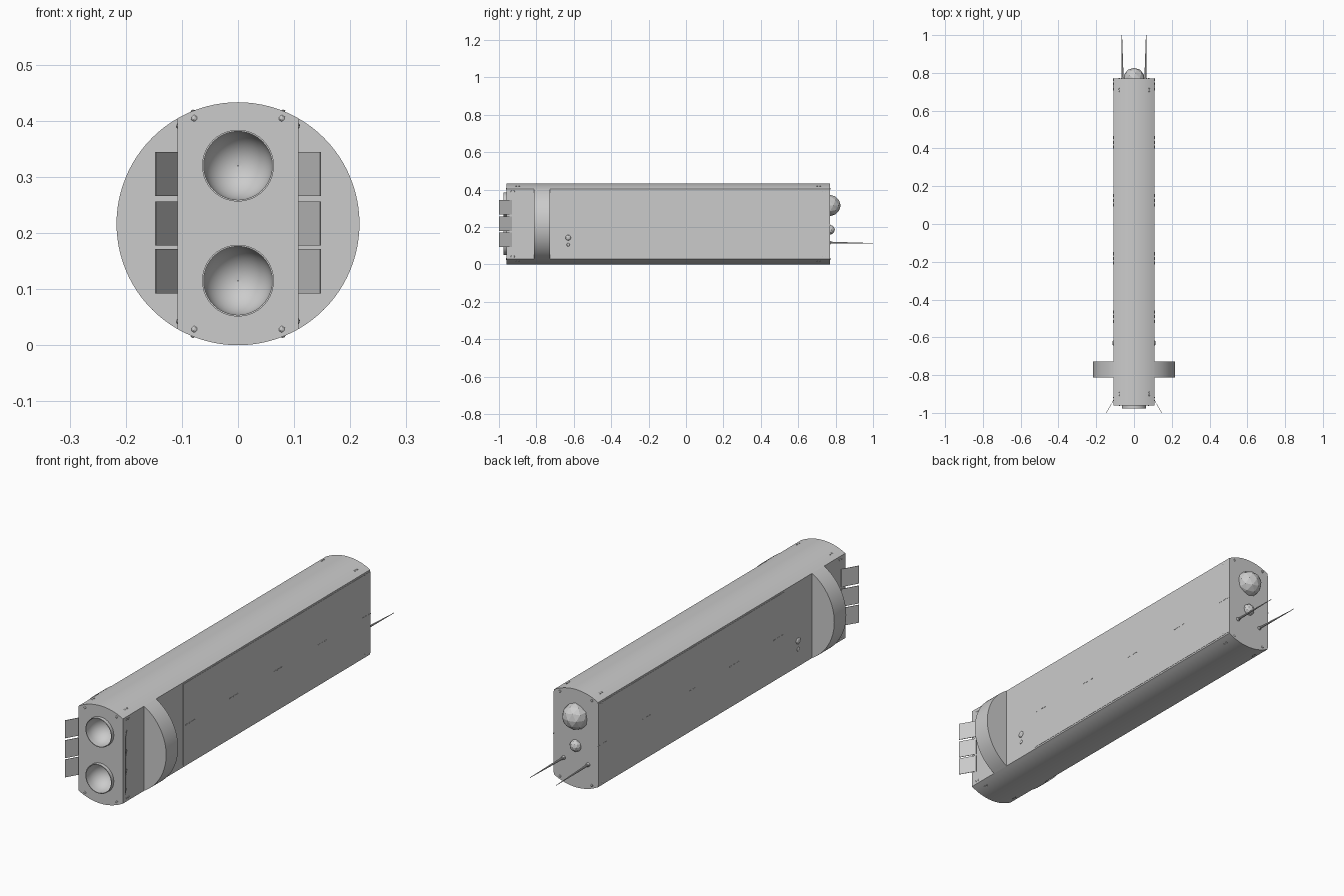
import bpy, math
from mathutils import Vector, Matrix

if "Cube" in bpy.data.objects:
    bpy.data.objects.remove(bpy.data.objects["Cube"])

R, CZ, HALF = 0.2165, 0.2165, 0.108
FRONT, BACK = -0.96, 0.77


def mesh_object(name, verts, faces):
    mesh = bpy.data.meshes.new(name)
    mesh.from_pydata(verts, [], faces)
    mesh.update()
    ob = bpy.data.objects.new(name, mesh)
    bpy.context.collection.objects.link(ob)
    return ob


def smooth(ob, angle=30):
    bpy.ops.object.select_all(action='DESELECT')
    ob.select_set(True)
    bpy.context.view_layer.objects.active = ob
    bpy.ops.object.shade_smooth_by_angle(angle=math.radians(angle))


def arc(a0, a1, n):
    return [(R * math.cos(math.radians(a0 + (a1 - a0) * i / n)),
             CZ + R * math.sin(math.radians(a0 + (a1 - a0) * i / n))) for i in range(n + 1)]


def prism(name, profile, y0, y1):
    # counter-clockwise xz profile extruded along y
    n = len(profile)
    verts = [(x, y, z) for y in (y0, y1) for x, z in profile]
    faces = [tuple(range(n)), tuple(range(2 * n - 1, n - 1, -1))]
    faces += [(i, i + n, (i + 1) % n + n, (i + 1) % n) for i in range(n)]
    return mesh_object(name, verts, faces)


def box(name, loc, size, rot_z=0):
    bpy.ops.mesh.primitive_cube_add(size=1, location=loc, rotation=(0, 0, rot_z))
    ob = bpy.context.object
    ob.name = name
    ob.scale = size
    return ob


def ball(name, loc, r, sub=2, squash=(1, 1, 1)):
    bpy.ops.mesh.primitive_ico_sphere_add(subdivisions=sub, radius=r, location=loc)
    ob = bpy.context.object
    ob.name = name
    ob.scale = squash
    return ob


def lathe(name, profile, cz, n=40):
    # (radius, y) profile spun around a y axis at height cz
    verts = [(r * math.cos(2 * math.pi * k / n), y, cz + r * math.sin(2 * math.pi * k / n))
             for r, y in profile for k in range(n)]
    faces = [(j * n + k, j * n + (k + 1) % n, (j + 1) * n + (k + 1) % n, (j + 1) * n + k)
             for j in range(len(profile) - 1) for k in range(n)]
    return mesh_object(name, verts, faces)


# Long hull: circle section with flat sides
hull = prism("hull", arc(60, 120, 16) + arc(240, 300, 16), FRONT, BACK)

# Engine bowls sunk into the front face, with a protruding rim
for i, z in enumerate((0.32, 0.115)):
    bpy.ops.mesh.primitive_cylinder_add(vertices=40, radius=0.0625, depth=0.16,
                                        location=(0, FRONT, z), rotation=(math.pi / 2, 0, 0))
    cutter = bpy.context.object
    cutter.name = f"engine_cutter_{i}"
    cutter.hide_render = True
    mod = hull.modifiers.new("engine_hole", 'BOOLEAN')
    mod.operation = 'DIFFERENCE'
    mod.solver = 'EXACT'
    mod.object = cutter
    bpy.context.view_layer.objects.active = hull
    bpy.ops.object.modifier_apply(modifier=mod.name)
    bpy.data.objects.remove(cutter)
    bowl = [(0.064, FRONT), (0.064, -0.976), (0.061, -0.976)]
    bowl += [(max(0.061 * math.cos(t * math.pi / 20), 0.0005),
              FRONT + 0.066 * math.sin(t * math.pi / 20)) for t in range(11)]
    smooth(lathe(f"engine_bowl_{i}", bowl, z))
smooth(hull)

# Side segments of the round collar
for name, a in (("collar_right", -60), ("collar_left", 120)):
    smooth(prism(name, arc(a, a + 120, 32), -0.812, -0.728))

for s in (-1, 1):
    # Thin raised skin and dashed light strips on the flat side
    box("side_panel", (s * HALF, 0.115, 0.2165), (0.003, 1.308, 0.36))
    for k in range(5):
        for d in (-0.025, 0, 0.025):
            box("side_light", (s * (HALF + 0.0015), -0.49 + 0.3075 * k + d, 0.21),
                (0.002, 0.016, 0.004))
    # Small sensor blisters behind the collar
    ball("blister", (s * HALF, -0.63, 0.143), 0.015, 2, (0.5, 1, 1))
    ball("blister_small", (s * HALF, -0.63, 0.105), 0.009, 2, (0.5, 1, 1))

    # Three angled vanes beside the engines
    for z in (0.132, 0.217, 0.305):
        box("vane", (s * 0.1275, -0.966, z), (0.002, 0.079, 0.079),
            s * math.atan2(0.039, 0.068))

    # Tapered antennas with a ball foot
    base, tip = Vector((s * 0.06, BACK, 0.116)), Vector((s * 0.064, 1.0, 0.113))
    d = tip - base
    bpy.ops.mesh.primitive_cone_add(vertices=10, radius1=0.0055, radius2=0.001, depth=d.length,
                                    location=(base + tip) / 2,
                                    rotation=d.to_track_quat('Z', 'Y').to_euler())
    bpy.context.object.name = "antenna"
    ball("antenna_foot", base, 0.009, 2)

    # Manoeuvring nozzles at the hull corners
    for up in (-1, 1):
        for y, into in ((FRONT, 1), (BACK, -1)):
            ball("end_nozzle", (s * 0.078, y, CZ + up * 0.188), 0.006, 1, (1, 0.5, 1))
            for j in (0, 1):
                yy = y + into * (0.026 + 0.015 * j)
                ball("side_nozzle", (s * HALF, yy, CZ + up * 0.174), 0.005, 1, (0.5, 1, 1))
                yt = y + into * (0.053 + 0.015 * j)
                ball("arc_nozzle", (s * 0.08, yt, CZ + up * 0.2005), 0.005, 1, (1, 1, 0.6))

# Faceted domes on the rear face
ball("large_dome", (0, BACK, 0.315), 0.057, 2)
ball("small_dome", (0, BACK, 0.185), 0.026, 2)
